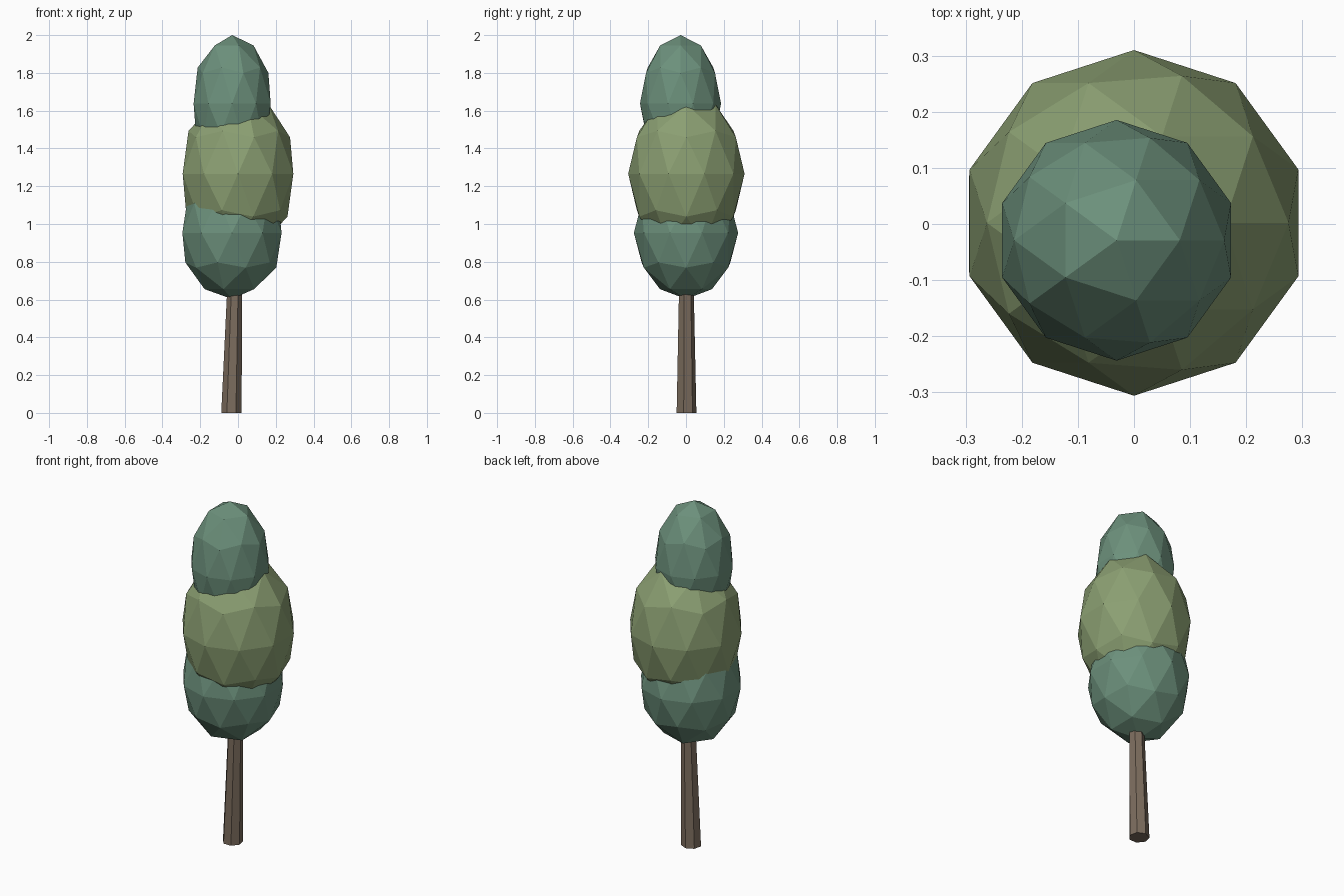
import bpy
import bmesh
from mathutils import Matrix

if "Cube" in bpy.data.objects:
    bpy.data.objects.remove(bpy.data.objects["Cube"])


def material(name, rgb):
    mat = bpy.data.materials.new(name)
    mat.diffuse_color = (*rgb, 1)
    mat.use_nodes = True
    mat.node_tree.nodes["Principled BSDF"].inputs["Base Color"].default_value = mat.diffuse_color
    return mat


def add_object(name, bm, mat):
    mesh = bpy.data.meshes.new(name)
    bm.to_mesh(mesh)
    bm.free()
    mesh.materials.append(mat)
    obj = bpy.data.objects.new(name, mesh)
    bpy.context.collection.objects.link(obj)
    return obj


def foliage(name, center, radius, half_height, mat):
    bm = bmesh.new()
    bmesh.ops.create_icosphere(bm, subdivisions=2, radius=1)
    obj = add_object(name, bm, mat)
    obj.location = center
    obj.scale = (radius, radius, half_height)


bark = material("bark", (0.20, 0.15, 0.11))
dark_leaf = material("dark_leaf", (0.15, 0.28, 0.20))
light_leaf = material("light_leaf", (0.26, 0.35, 0.17))

# Crown: three stacked, stretched low-poly balls
foliage("lower_foliage", (-0.032, 0, 0.953), 0.276, 0.35, dark_leaf)
foliage("middle_foliage", (0, 0.002, 1.266), 0.308, 0.432, light_leaf)
foliage("top_foliage", (-0.031, -0.029, 1.638), 0.2145, 0.362, dark_leaf)

# Trunk: tapered seven-sided post leaning slightly into the crown
height = 0.7
bm = bmesh.new()
bmesh.ops.create_cone(bm, cap_ends=True, segments=7, radius1=0.055, radius2=0.040,
                      depth=height, matrix=Matrix.Translation((0, 0, height / 2)))
for v in bm.verts:
    v.co.x += -0.035 + 0.027 * v.co.z
add_object("trunk", bm, bark)
